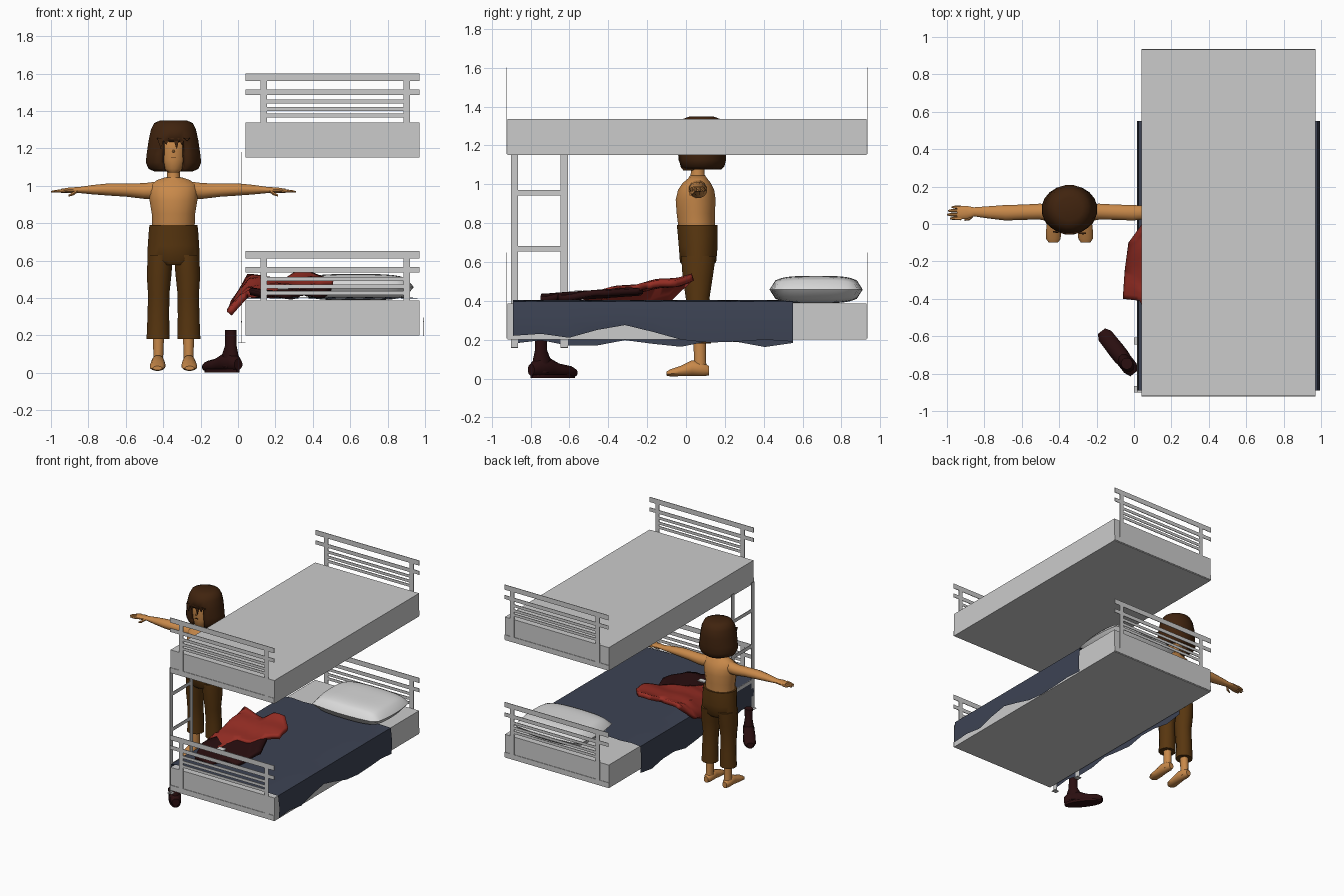
import bpy, bmesh, math
from mathutils import Vector

if "Cube" in bpy.data.objects:
    bpy.data.objects.remove(bpy.data.objects["Cube"])


def material(name, r, g, b):
    m = bpy.data.materials.new(name)
    m.use_nodes = True
    m.diffuse_color = (r, g, b, 1)
    node = next(n for n in m.node_tree.nodes if n.type == 'BSDF_PRINCIPLED')
    node.inputs["Base Color"].default_value = (r, g, b, 1)
    node.inputs["Roughness"].default_value = 0.8
    return m


GREY = material("bed_grey", .6, .6, .6)
WHITE = material("pillow_white", .7, .7, .7)
NAVY = material("blanket_navy", .046, .056, .088)
SKIN = material("skin_tan", .58, .25, .068)
HAIR = material("hair_dark_brown", .051, .017, .0045)
BROWN = material("trouser_brown", .098, .037, .005)
RED = material("shirt_red", .31, .027, .018)
MAROON = material("leather_maroon", .023, .0045, .005)


def finish(name, bm, mat, smooth=True, loc=(0, 0, 0), rot=0, mirror=False, thick=0):
    bmesh.ops.recalc_face_normals(bm, faces=bm.faces)
    me = bpy.data.meshes.new(name)
    bm.to_mesh(me)
    bm.free()
    me.materials.append(mat)
    if smooth:
        me.shade_smooth()
        me.set_sharp_from_angle(angle=math.radians(45))
    ob = bpy.data.objects.new(name, me)
    bpy.context.collection.objects.link(ob)
    ob.location = loc
    ob.rotation_euler.z = rot
    if thick:
        ob.modifiers.new("thickness", 'SOLIDIFY').thickness = thick
    if mirror:
        ob.modifiers.new("mirror", 'MIRROR')
    return ob


def boxes(name, spans, mat, **kw):
    """One object made of boxes, each given as ((x0,x1),(y0,y1),(z0,z1))."""
    bm = bmesh.new()
    for span in spans:
        for v in bmesh.ops.create_cube(bm, size=1)["verts"]:
            v.co = [(lo + hi) / 2 + c * (hi - lo) for c, (lo, hi) in zip(v.co, span)]
    return finish(name, bm, mat, smooth=False, **kw)


def loft(name, axis, rings, mat, n=12, cut=None, cap=True, **kw):
    """Elliptic rings (position, centre a, centre b, radius a, radius b) joined along an axis."""
    bm = bmesh.new()
    loops = []
    for t, a, b, ra, rb in rings:
        loop = []
        for i in range(n):
            ang = 2 * math.pi * (i + .5) / n
            co = [a + ra * math.sin(ang), b - rb * math.cos(ang)]
            co.insert(axis, t)
            loop.append(bm.verts.new(co))
        loops.append(loop)
    for lo, hi in zip(loops, loops[1:]):
        for i in range(n):
            j = (i + 1) % n
            bm.faces.new((lo[i], lo[j], hi[j], hi[i]))
    if cap:
        bm.faces.new(loops[0])
    bm.faces.new(loops[-1])
    if cut:
        gone = [f for f in bm.faces if cut(f.calc_center_median())]
        bmesh.ops.delete(bm, geom=gone, context='FACES')
    return finish(name, bm, mat, **kw)


def cloth(name, outline, height, mat, thick):
    """Flat outline, subdivided and draped by a height rule."""
    bm = bmesh.new()
    bm.faces.new([bm.verts.new((x, y, 0)) for x, y in outline])
    bmesh.ops.triangulate(bm, faces=bm.faces)
    bmesh.ops.subdivide_edges(bm, edges=bm.edges, cuts=5, use_grid_fill=True)
    for v in bm.verts:
        v.co.z = height(v.co.x, v.co.y)
    bmesh.ops.recalc_face_normals(bm, faces=bm.faces)
    if sum(f.normal.z for f in bm.faces) < 0:
        bmesh.ops.reverse_faces(bm, faces=bm.faces)
    return finish(name, bm, mat, thick=thick)


# Bunks: mattress boxes with a thin slatted rail at each end
for level, z in (("lower", .2), ("upper", 1.15)):
    boxes(level + "_mattress", [((.04, .97), (-.92, .93), (z, z + .187))], GREY)
    for end, y in (("front", -.923), ("back", .933)):
        d = (y - .002, y + .002)
        bars = [((.04, .97), d, (z + lo, z + hi))
                for lo, hi in ((.005, .045), (.335, .365), (.41, .45))]
        bars += [((.155, .885), d, (z + lo, z + lo + .022)) for lo in (.215, .25, .29)]
        bars += [((x, x + .035), d, (z + .04, z + .41)) for x in (.12, .885)]
        boxes(f"{level}_{end}_rail", bars, GREY)

# Ladder with small flat feet
sides = ((-.9, -.865), (-.645, -.607))
parts = [((.018, .022), s, (.16, 1.18)) for s in sides]
parts += [((.018, .022), (-.87, -.64), (z, z + .028)) for z in (.37, .655, .942)]
parts += [((0, .04), s, (.158, .162)) for s in sides]
boxes("ladder", parts, GREY)

# Blanket: rippled top with wavy hanging sides
bm = bmesh.new()
hem = (.22, .23, .21, .25, .275, .24, .2, .185, .19, .2, .19)
rows = []
for i, low in enumerate(hem):
    y = -.89 + 1.44 * i / (len(hem) - 1)
    far = .18 + .018 * math.sin(i * 1.9)
    row = [(.022, y, far), (.016, y, .3), (.024, y, .396)]
    row += [(x / 10, y, .401 + .004 * math.sin(x * 2 + i * 1.3)) for x in range(1, 10)]
    row += [(.982, y, .396), (.994, y, .3), (.99, y, low)]
    rows.append([bm.verts.new(c) for c in row])
for r, s in zip(rows, rows[1:]):
    for k in range(len(r) - 1):
        bm.faces.new((r[k], r[k + 1], s[k + 1], s[k]))
finish("blanket", bm, NAVY)

# Pillow: two bulging grids sharing a seam
bm = bmesh.new()
for side in (-1, 1):
    for v in bmesh.ops.create_grid(bm, x_segments=16, y_segments=16, size=1)["verts"]:
        u, w = v.co.x, v.co.y
        bulge = max(0, (1 - u ** 4) * (1 - w ** 4)) ** .45
        v.co = (.63 + .31 * u * (1 - .08 * w * w), .67 + .24 * w * (1 - .1 * u * u),
                .458 + side * .07 * bulge)
bmesh.ops.remove_doubles(bm, verts=bm.verts, dist=.0005)
finish("pillow", bm, WHITE)


# Discarded clothes on the bed
def shirt_height(x, y):
    ripple = .007 * math.sin(22 * x + 9 * y) + .005 * math.sin(31 * y)
    return .525 + .16 * y + ripple + min(0, x - .05) * 1.2 - .03 * max(0, .25 - x)


cloth("red_shirt", [(-.06, -.4), (.03, -.41), (.07, -.5), (.2, -.53), (.26, -.38), (.36, -.36),
                    (.42, -.25), (.51, -.2), (.49, -.06), (.4, .03), (.3, .03), (.25, -.04),
                    (.05, .01), (-.03, -.1), (-.05, -.25)], shirt_height, RED, .035)
cloth("dark_trousers", [(.06, -.55), (.13, -.74), (.28, -.75), (.33, -.66), (.45, -.66),
                        (.5, -.42), (.42, -.22), (.12, -.25)],
      lambda x, y: .43 + .07 * (y + .73) + .008 * math.sin(30 * x + 14 * y), MAROON, .03)
boxes("belt_buckle", [((.21, .27), (-.575, -.535), (.445, .453))], WHITE)

# Single boot, turned on the floor
boot = dict(loc=(-.02, -.77, 0), rot=math.radians(38))
loft("boot_shaft", 2, [(.03, 0, .03, .042, .05), (.1, 0, .035, .036, .052),
                       (.145, 0, .03, .029, .034), (.228, 0, .03, .031, .032)], MAROON, **boot)
loft("boot_foot", 1, [(-.035, 0, .045, .028, .03), (0, 0, .055, .043, .05), (.08, 0, .056, .043, .05),
                      (.14, 0, .042, .046, .036), (.22, 0, .034, .044, .03),
                      (.25, 0, .03, .025, .02)], MAROON, **boot)
loft("boot_sole", 2, [(.002, 0, .107, .046, .142), (.02, 0, .107, .046, .142)], MAROON, n=16, **boot)

# Standing figure, built around its own centre line with mirrored limbs
body = dict(loc=(-.345, 0, 0))
pair = dict(loc=(-.345, 0, 0), mirror=True)
loft("torso", 2, [(.77, 0, .055, .115, .095), (.85, 0, .05, .118, .1), (.92, 0, .05, .13, .105),
                  (.97, 0, .052, .132, .095), (1.005, 0, .055, .125, .075),
                  (1.03, 0, .06, .09, .05), (1.045, 0, .06, .045, .04)], SKIN, n=16, **body)
loft("neck", 2, [(1.02, 0, .06, .042, .042), (1.06, 0, .06, .035, .036),
                 (1.13, 0, .06, .036, .036)], SKIN, **body)
loft("head", 2, [(1.072, 0, .02, .03, .035), (1.09, 0, .03, .055, .06), (1.14, 0, .045, .074, .08),
                 (1.2, 0, .05, .08, .09), (1.27, 0, .055, .078, .09), (1.31, 0, .06, .05, .06)],
     SKIN, n=16, **body)
boxes("mouth", [((-.013, .013), (-.042, -.034), (1.148, 1.152))], HAIR, **body)
loft("nose", 1, [(-.052, 0, 1.182, .003, .003), (-.03, 0, 1.186, .01, .012)], SKIN, n=6, **body)

# Bobbed hair shell with a face opening and a jagged fringe
loft("hair", 2, [(1.075, 0, .08, .1, .1), (1.09, 0, .08, .135, .118), (1.125, 0, .078, .15, .13),
                 (1.17, 0, .076, .145, .132), (1.24, 0, .076, .135, .134),
                 (1.3, 0, .078, .122, .122), (1.335, 0, .08, .105, .1), (1.35, 0, .08, .07, .06)],
     HAIR, n=20, cap=False, thick=.035,
     cut=lambda c: c.z < 1.24 and c.y < 0 and abs(c.x) < .06, **body)
bm = bmesh.new()
for i in range(6):
    x = -.07 + .028 * i
    tip = 1.195 + .022 * (i % 3)
    bm.faces.new([bm.verts.new(c) for c in ((x - .018, -.045, 1.255), (x + .018, -.045, 1.255),
                                            (x + .004, -.048, tip))])
finish("fringe", bm, HAIR, smooth=False, thick=.008, **body)

# Arms, hands and fingers
loft("arm", 0, [(.08, .058, .975, .05, .05), (.16, .066, .972, .044, .043),
                (.25, .063, .977, .042, .037), (.34, .06, .98, .043, .034),
                (.43, .062, .979, .034, .026), (.51, .065, .977, .025, .016),
                (.55, .062, .976, .036, .016), (.6, .06, .973, .038, .011)], SKIN, **pair)
for k, (name, y, tip) in enumerate((("index", .03, .64), ("middle", .05, .655),
                                    ("ring", .071, .65), ("little", .09, .63))):
    loft(name + "_finger", 0, [(.58, y, .974, .01, .01), (tip - .02, y, .97, .009, .008),
                               (tip, y, .968, .004, .004)], SKIN, n=6, **pair)
loft("thumb", 0, [(.515, .048, .972, .012, .01), (.535, .03, .958, .011, .011),
                  (.56, .022, .947, .005, .006)], SKIN, n=6, **pair)

# Trousers
loft("trouser_seat", 2, [(.575, 0, .062, .1, .075), (.6, 0, .062, .143, .095),
                         (.68, 0, .063, .14, .102), (.75, 0, .06, .135, .105),
                         (.79, 0, .057, .131, .106)], BROWN, n=16, **body)
loft("trouser_leg", 2, [(.18, .082, .068, .064, .062), (.3, .081, .068, .06, .06),
                        (.42, .079, .06, .059, .064), (.52, .077, .06, .068, .08),
                        (.63, .07, .064, .07, .092)], BROWN, **pair)

# Bare ankles and feet
loft("ankle", 2, [(.03, .083, .075, .03, .035), (.09, .081, .072, .027, .032),
                  (.25, .08, .07, .033, .034)], SKIN, **pair)
loft("foot", 1, [(.118, .083, .04, .02, .025), (.09, .083, .047, .033, .036),
                 (.03, .083, .053, .036, .042), (-.03, .084, .038, .042, .027),
                 (-.08, .086, .029, .04, .019), (-.1, .086, .025, .025, .011)], SKIN, **pair)
